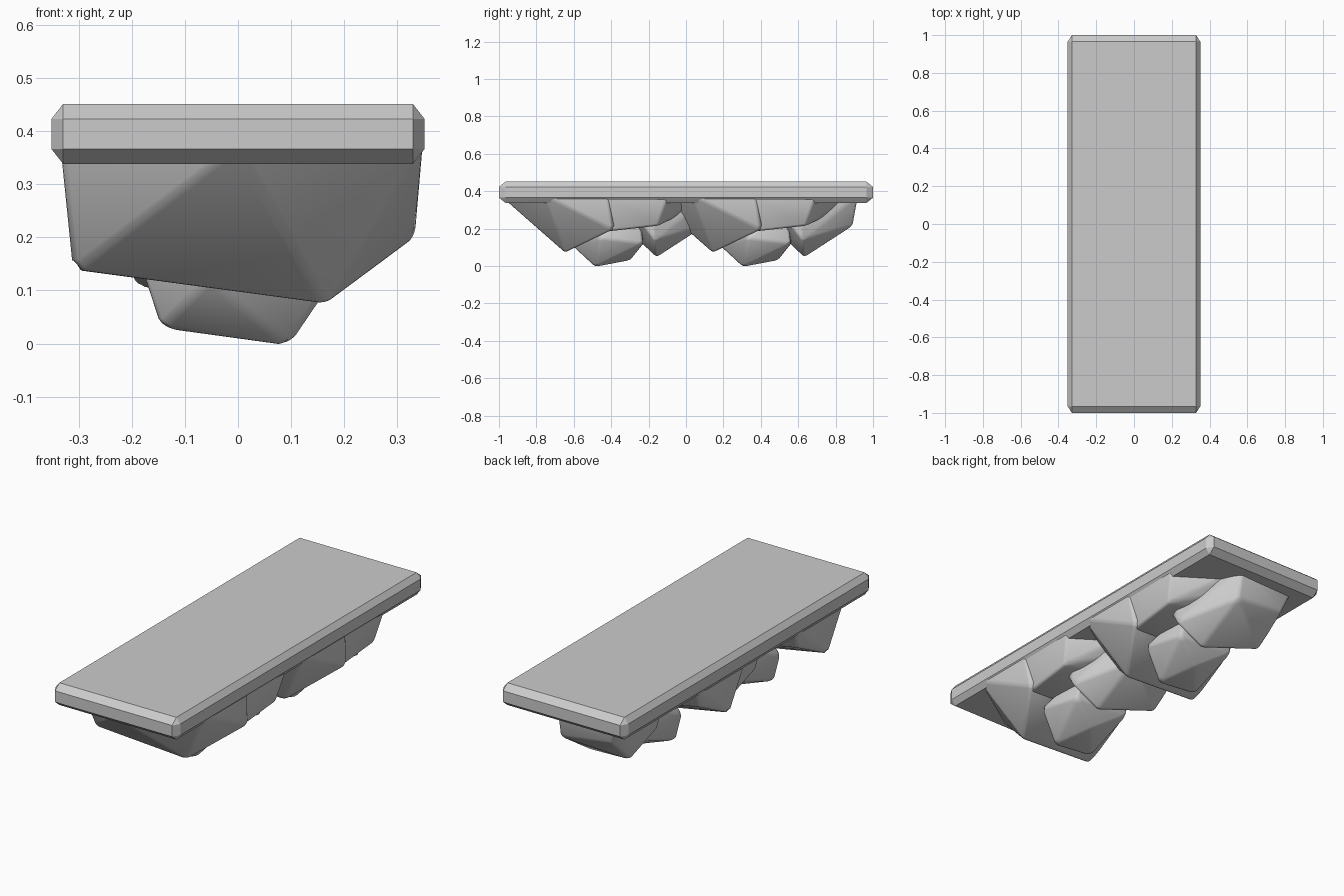
import bpy, bmesh, math

if "Cube" in bpy.data.objects:
    bpy.data.objects.remove(bpy.data.objects["Cube"])

def finish(bm, name, smooth):
    me = bpy.data.meshes.new(name)
    bm.to_mesh(me)
    bm.free()
    ob = bpy.data.objects.new(name, me)
    bpy.context.collection.objects.link(ob)
    if smooth:
        bpy.ops.object.select_all(action='DESELECT')
        ob.select_set(True)
        bpy.context.view_layer.objects.active = ob
        bpy.ops.object.shade_smooth_by_angle(angle=math.radians(40))
    return ob

# chamfered top slab (bevelled as a stretched block)
bm = bmesh.new()
bmesh.ops.create_cube(bm, size=2)
for v in bm.verts:
    v.co.x *= 0.351
    v.co.z *= 0.0565
bmesh.ops.bevel(bm, geom=list(bm.edges), offset=0.028, segments=1, profile=0.5, affect='EDGES')
for v in bm.verts:
    v.co.z += 0.3945
    if 0.96 < abs(v.co.y) < 0.99:
        v.co.y = math.copysign(0.965, v.co.y)
    if 0.31 < abs(v.co.x) < 0.34:
        v.co.x = math.copysign(0.329, v.co.x)
finish(bm, "slab", False)

# faceted rocks: hull points below the slab, softened edges
ROCKS = {
    "front_rock": [(-.31, -.70, .135), (.165, -.645, .071), (.332, -.39, .195), (-.30, -.47, .25),
                   (.05, -.32, .25), (0, -.985, .37), (.348, -.76, .38), (.348, -.42, .38),
                   (-.335, -.80, .38), (-.335, -.40, .38), (.05, -.28, .38)],
    "low_rock": [(-.145, -.50, .028), (.095, -.485, -.005), (-.055, -.62, .12), (-.195, -.48, .18),
                 (.20, -.46, .15), (.02, -.30, .03), (.17, -.23, .12), (-.14, -.22, .13),
                 (.12, -.25, .3), (-.15, -.25, .3), (0, -.56, .3)],
    "side_rock": [(.345, -.45, .38), (.345, -.10, .37), (.31, -.42, .185), (.318, -.15, .215),
                  (.1, -.01, .285), (.08, .08, .38), (0, -.42, .2), (0, -.1, .24), (0, -.45, .38)],
    "rear_rock": [(.10, -.16, .047), (-.19, -.07, .105), (.25, -.17, .14), (.08, .10, .215),
                  (-.20, .09, .25), (-.25, .12, .38), (.08, .13, .38), (0, -.27, .15),
                  (.22, -.25, .24), (-.24, -.22, .22), (.22, -.2, .38), (-.27, -.25, .38)],
}

for i, dy in enumerate((0, 0.79)):
    for name, pts in ROCKS.items():
        bm = bmesh.new()
        for x, y, z in pts:
            bm.verts.new((x, y + dy, z))
        bmesh.ops.convex_hull(bm, input=list(bm.verts))
        loose = [v for v in bm.verts if not v.link_faces]
        bmesh.ops.delete(bm, geom=loose, context='VERTS')
        bmesh.ops.dissolve_limit(bm, angle_limit=math.radians(8), verts=list(bm.verts), edges=list(bm.edges))
        bmesh.ops.bevel(bm, geom=list(bm.edges), offset=0.013, segments=3, profile=0.5,
                        affect='EDGES', clamp_overlap=True)
        bmesh.ops.recalc_face_normals(bm, faces=list(bm.faces))
        finish(bm, f"{name}_{i + 1}", True)
